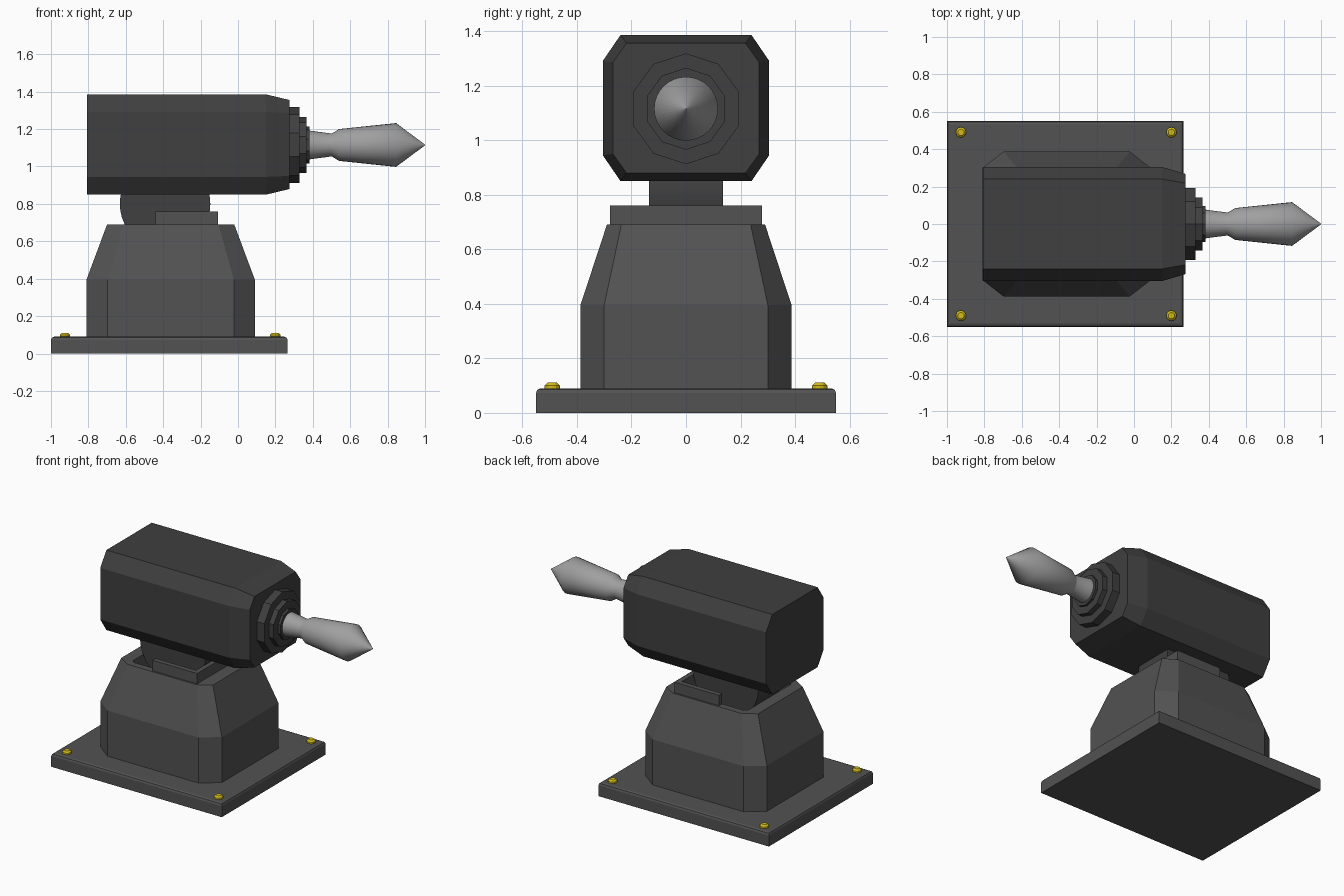
import bpy, bmesh
from math import pi, cos, sin, radians

if "Cube" in bpy.data.objects:
    bpy.data.objects.remove(bpy.data.objects["Cube"])


def paint(obj, name, rgb):
    mat = bpy.data.materials.get(name) or bpy.data.materials.new(name)
    mat.diffuse_color = (*rgb, 1)
    mat.use_nodes = True
    mat.node_tree.nodes["Principled BSDF"].inputs["Base Color"].default_value = mat.diffuse_color
    obj.data.materials.append(mat)


def loft(name, rings):
    """Skin a list of equal-length point rings and cap both ends."""
    bm = bmesh.new()
    loops = [[bm.verts.new(p) for p in ring] for ring in rings]
    n = len(loops[0])
    for a, b in zip(loops, loops[1:]):
        for i in range(n):
            j = (i + 1) % n
            bm.faces.new((a[i], a[j], b[j], b[i]))
    bm.faces.new(loops[0][::-1])
    bm.faces.new(loops[-1])
    bmesh.ops.recalc_face_normals(bm, faces=bm.faces)
    mesh = bpy.data.meshes.new(name)
    bm.to_mesh(mesh)
    bm.free()
    obj = bpy.data.objects.new(name, mesh)
    bpy.context.collection.objects.link(obj)
    return obj


def octagon(a, b, ca, cb):
    """Chamfered rectangle: half sizes a, b and chamfer lengths ca, cb."""
    return [(a, -b + cb), (a, b - cb), (a - ca, b), (-a + ca, b),
            (-a, b - cb), (-a, -b + cb), (-a + ca, -b), (a - ca, -b)]


def lathe_x(name, profile, z, sides):
    """Revolve (x, radius) points around the x direction at height z."""
    return loft(name, [[(x, r * sin(2 * pi * i / sides), z + r * cos(2 * pi * i / sides))
                        for i in range(sides)] for x, r in profile])


def smooth(obj, angle=30):
    bpy.ops.object.select_all(action='DESELECT')
    obj.select_set(True)
    bpy.context.view_layer.objects.active = obj
    bpy.ops.object.shade_smooth_by_angle(angle=radians(angle))


DARK, MID, LIGHT = (.05,) * 3, (.085,) * 3, (.35,) * 3
AXIS = 1.115  # height of the barrel axis

# Base plate with an eased top edge
plate = loft("base_plate", [
    [(-.3675 + sx * (.6325 - i), sy * (.55 - i), z)
     for sx, sy in ((1, -1), (1, 1), (-1, 1), (-1, -1))]
    for i, z in ((0, 0), (0, .073), (.005, .085), (.017, .09))])
paint(plate, "mid_grey", MID)

# Four yellow bolts
for x in (-.925, .2):
    for y in (-.49, .49):
        bolt = loft("bolt", [[(x + r * cos(pi * i / 6), y + r * sin(pi * i / 6), z)
                              for i in range(12)]
                             for r, z in ((.028, .085), (.028, .1), (.017, .111))])
        paint(bolt, "bolt_yellow", (.65, .5, .01))

# Pedestal, tapering to a recessed top
pedestal = loft("pedestal", [
    [(cx + x, y, z) for x, y in octagon(a, b, ca, cb)]
    for cx, a, b, ca, cb, z in (
        (-.36, .45, .387, .112, .087, .085),
        (-.36, .45, .387, .112, .087, .395),
        (-.36, .34, .29, .085, .053, .69),
        (-.37, .25, .245, .02, .02, .69),
        (-.37, .25, .245, .02, .02, .58))])
paint(pedestal, "mid_grey", MID)

# U-shaped collar around the pivot, open at the back
outline = [(-.44, -.278), (-.108, -.278), (-.108, .278), (-.44, .278),
           (-.44, .245), (-.14, .245), (-.14, -.245), (-.44, -.245)]
collar = loft("pivot_collar", [[(x, y, z) for x, y in outline] for z in (.67, .76)])
paint(collar, "mid_grey", MID)

# Pivot drum lying across the pedestal
pivot = loft("pivot_drum", [[(-.39 + .242 * cos(pi * i / 20), y, .8 + .242 * sin(pi * i / 20))
                             for i in range(40)] for y in (-.135, .135)])
smooth(pivot)
paint(pivot, "dark_grey", DARK)

# Housing: chamfered box narrowing at the front
housing = loft("housing", [
    [(x, y, AXIS + .0025 + z) for y, z in octagon(a, b, ca, cb)]
    for x, a, b, ca, cb in (
        (-.808, .305, .268, .065, .095),
        (.15, .305, .268, .065, .095),
        (.275, .268, .238, .05, .07))])
paint(housing, "dark_grey", DARK)

# Stepped ten-sided muzzle rings
rings = lathe_x("muzzle_rings", [(.26, .203), (.33, .203), (.33, .15), (.365, .15),
                                 (.365, .1), (.382, .1)], AXIS, 10)
paint(rings, "dark_grey", DARK)

# Barrel with a pointed tip
barrel = lathe_x("barrel", [(.375, .078), (.425, .071), (.495, .062), (.505, .063),
                            (.54, .085), (.845, .117), (1, .002)], AXIS, 32)
smooth(barrel, 50)
paint(barrel, "light_grey", LIGHT)
